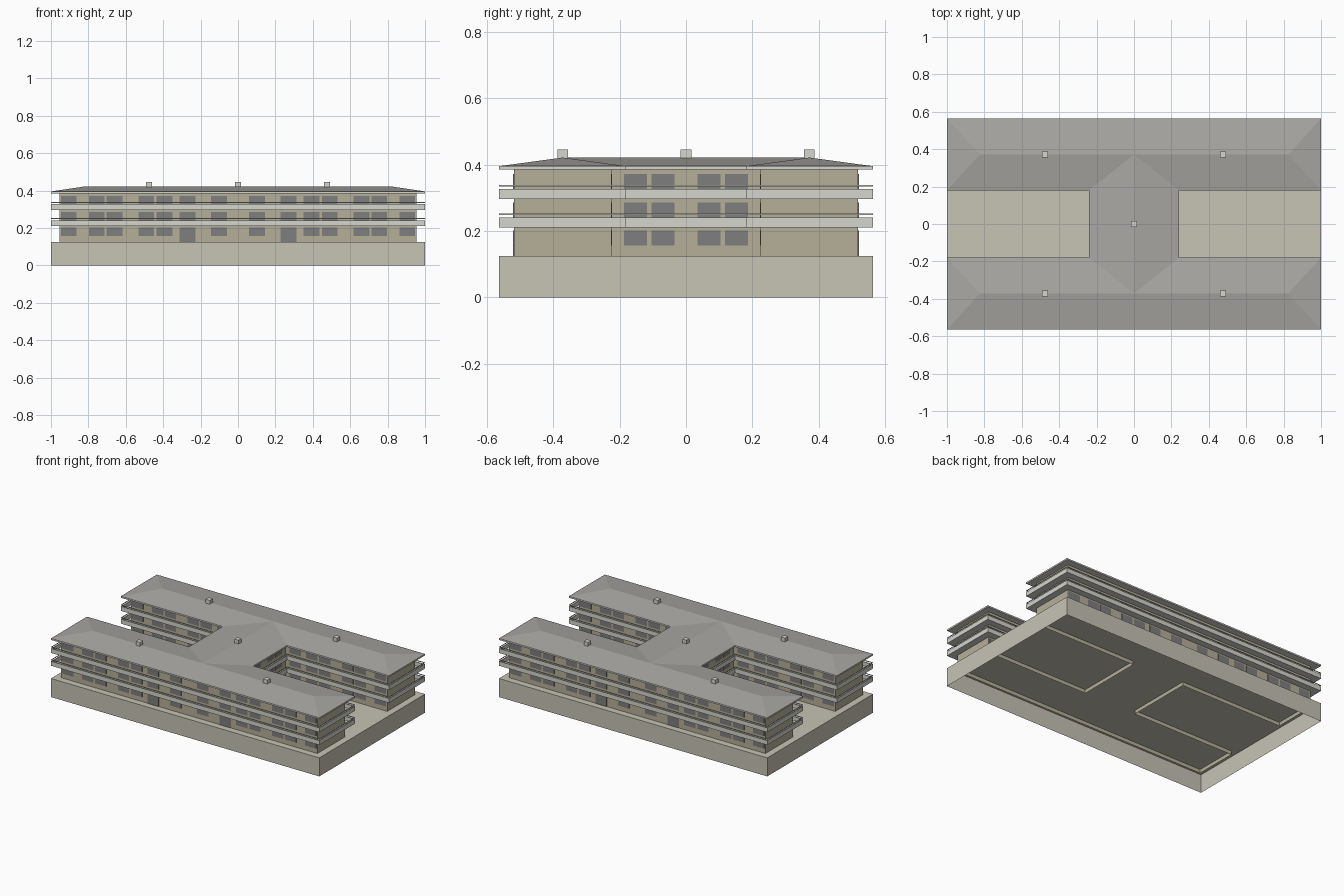
import bpy, bmesh
from mathutils import Matrix, Vector

if "Cube" in bpy.data.objects:
    bpy.data.objects.remove(bpy.data.objects["Cube"])


def mat(name, c):
    m = bpy.data.materials.new(name)
    m.diffuse_color = (*c, 1)
    m.use_nodes = True
    m.node_tree.nodes["Principled BSDF"].inputs["Base Color"].default_value = m.diffuse_color
    return m


STONE = mat("stone", (0.57, 0.55, 0.46))
WALL = mat("wall", (0.47, 0.43, 0.32))
TRIM = mat("trim", (0.66, 0.67, 0.61))
ROOF = mat("roof_grey", (0.40, 0.39, 0.37))
GLASS = mat("glass", (0.21, 0.21, 0.21))


def finish(name, bm, m):
    bmesh.ops.remove_doubles(bm, verts=bm.verts, dist=1e-5)
    bmesh.ops.recalc_face_normals(bm, faces=bm.faces)
    me = bpy.data.meshes.new(name)
    bm.to_mesh(me)
    bm.free()
    ob = bpy.data.objects.new(name, me)
    bpy.context.collection.objects.link(ob)
    me.materials.append(m)
    return ob


def add_box(bm, lo, hi):
    lo, hi = Vector(lo), Vector(hi)
    mx = Matrix.Translation((lo + hi) / 2) @ Matrix.Diagonal((*(hi - lo), 1))
    bmesh.ops.create_cube(bm, size=1, matrix=mx)


def h_outline(o):
    """H-shaped plan, pushed outwards by o."""
    X, Yo, Yi, Xi = 0.955 + o, 0.518 + o, 0.225 - o, 0.195 + o
    half = [(X, -Yo), (X, -Yi), (Xi, -Yi), (Xi, Yi), (X, Yi), (X, Yo)]
    return half + [(-x, -y) for x, y in half]


def h_loft(name, profile, m, closed=False):
    """Sweep an (offset, height) profile round the H plan."""
    bm = bmesh.new()
    rings = [[bm.verts.new((x, y, z)) for x, y in h_outline(o)] for o, z in profile]
    n = 12
    for k in range(len(rings) if closed else len(rings) - 1):
        a, b = rings[k], rings[(k + 1) % len(rings)]
        for i in range(n):
            j = (i + 1) % n
            bm.faces.new((a[i], a[j], b[j], b[i]))
    return finish(name, bm, m)


# Plinth, open underneath
bm = bmesh.new()
add_box(bm, (-1, -0.563, 0), (1, 0.563, 0.125))
bmesh.ops.delete(bm, geom=[f for f in bm.faces if f.calc_center_median().z < 0.01],
                 context='FACES_ONLY')
finish("plinth", bm, STONE)

# Outer walls
h_loft("walls", [(0, 0.1), (0, 0.385)], WALL)

# Balconies with parapet and thin handrail
for i, z in enumerate((0.211, 0.297)):
    h_loft(f"balcony_{i + 1}", [(0, z), (0.045, z), (0.045, z + 0.03), (0.039, z + 0.03),
                                (0.039, z + 0.004), (0, z + 0.004)], TRIM)
    h_loft(f"handrail_{i + 1}", [(0.045, z + 0.037), (0.045, z + 0.041),
                                 (0.041, z + 0.041), (0.041, z + 0.037)], TRIM, True)

# Soffit and fascia
h_loft("fascia", [(0, 0.385), (0.045, 0.385), (0.045, 0.395)], TRIM)

# Hipped roof: one quarter repeated four times
bm = bmesh.new()
e, r = 0.395, 0.421
A, B, C, D, E = (0, .563, e), (1, .563, e), (1, .18, e), (.24, .18, e), (.24, 0, e)
P, Q, R = (0, .3715, r), (.825, .3715, r), (0, 0, r)
for sx in (1, -1):
    for sy in (1, -1):
        for f in ((A, B, Q, P), (B, C, Q), (C, D, P, Q), (D, E, R, P)):
            vs = [bm.verts.new((x * sx, y * sy, z)) for x, y, z in f]
            bm.faces.new(vs if sx * sy < 0 else vs[::-1])
roof = finish("roof", bm, ROOF)

# Chimneys
bm = bmesh.new()
for x, y in ((0, 0), (.475, .371), (-.475, .371), (.475, -.371), (-.475, -.371)):
    add_box(bm, (x - .016, y - .016, .41), (x + .016, y + .016, .445))
finish("chimneys", bm, TRIM)

# Windows and doors
win, door = bmesh.new(), bmesh.new()
T, W = 0.002, 0.042
for floor, z in enumerate((0.156, 0.24, 0.325)):
    top = z + 0.046
    for sx in (1, -1):
        for sy in (1, -1):
            for x in (.102, .27, .393, .49, .66, .755, .905):
                x0, y = x * sx, .518 * sy
                is_door = floor == 0 and x == .27
                add_box(door if is_door else win, (x0 - W, y - T, .125 if is_door else z),
                        (x0 + W, y + T, top))
                if x > .2:  # courtyard side
                    y = .225 * sy
                    add_box(win, (x0 - W, y - T, z), (x0 + W, y + T, top))
            for y in (.069, .152):  # link block
                y0, x0 = y * sy, .195 * sx
                add_box(win, (x0 - T, y0 - .035, z), (x0 + T, y0 + .035, top))
finish("windows", win, GLASS)
finish("doors", door, GLASS)
